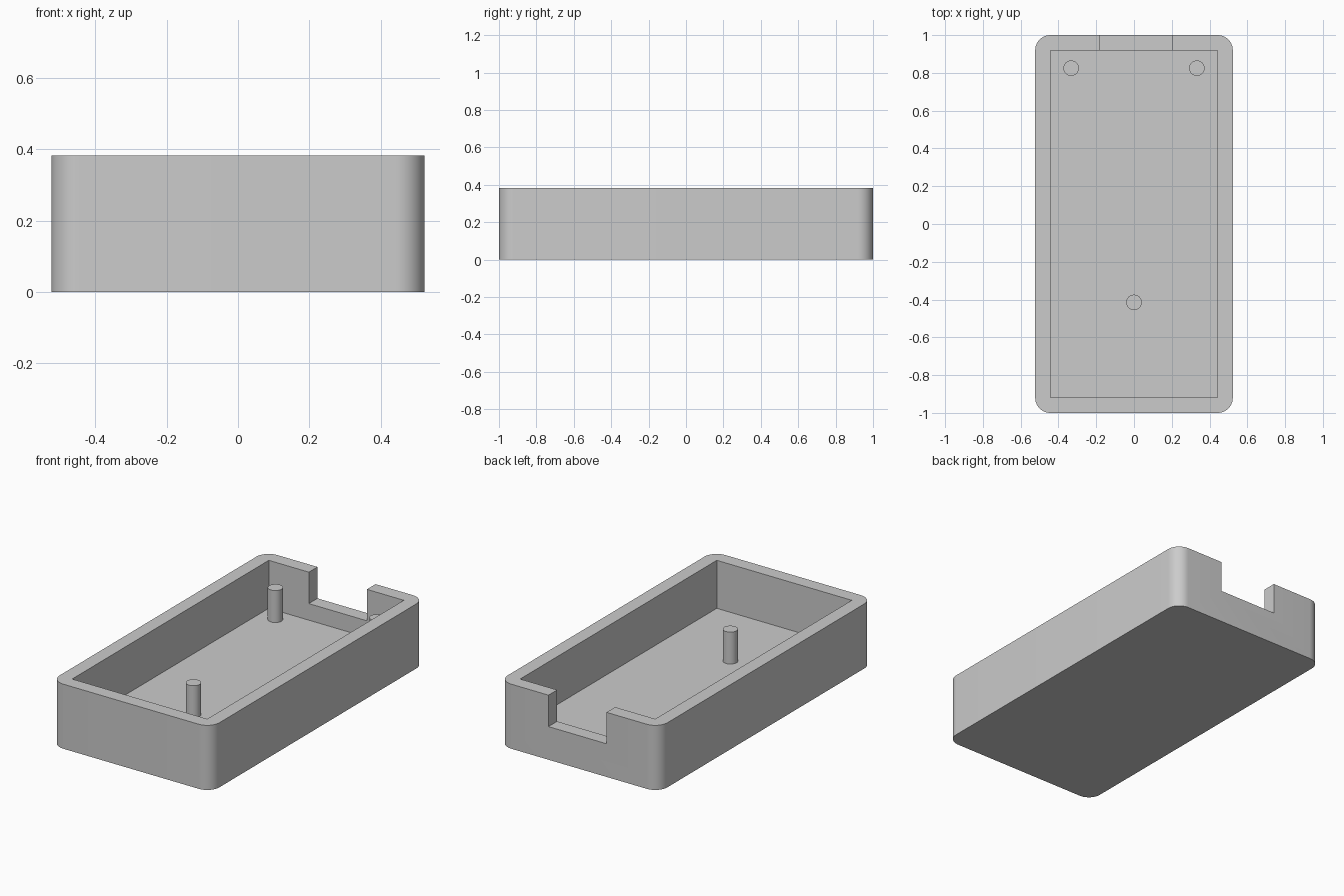
import bpy
import bmesh
from mathutils import Matrix, Vector
from math import radians

cube = bpy.data.objects.get("Cube")
if cube:
    bpy.data.objects.remove(cube, do_unlink=True)

WIDTH, LENGTH, HEIGHT = 1.046, 2.0, 0.382
WALL, FLOOR, CORNER = 0.081, 0.098, 0.08
SILL = 0.196
POST_RADIUS, POST_TOP = 0.041, 0.287

# One plain grey for the whole part
grey = bpy.data.materials.new("plain grey")
grey.use_nodes = True
colour = (0.6, 0.6, 0.6, 1)
grey.diffuse_color = colour
grey.node_tree.nodes["Principled BSDF"].inputs["Base Color"].default_value = colour


def finish(name, bm):
    mesh = bpy.data.meshes.new(name)
    bm.to_mesh(mesh)
    bm.free()
    mesh.materials.append(grey)
    obj = bpy.data.objects.new(name, mesh)
    bpy.context.collection.objects.link(obj)
    return obj


def box(name, low, high, radius=0):
    low, high = Vector(low), Vector(high)
    bm = bmesh.new()
    place = Matrix.Translation((low + high) / 2) @ Matrix.Diagonal((*(high - low), 1))
    bmesh.ops.create_cube(bm, size=1, matrix=place)
    if radius:
        upright = [e for e in bm.edges
                   if abs(e.verts[0].co.z - e.verts[1].co.z) > 0.01]
        bmesh.ops.bevel(bm, geom=upright, offset=radius, segments=12,
                        profile=0.5, affect='EDGES')
    return finish(name, bm)


def select_only(obj):
    bpy.ops.object.select_all(action='DESELECT')
    obj.select_set(True)
    bpy.context.view_layer.objects.active = obj


def carve(obj, cutter):
    cutter.hide_render = True
    mod = obj.modifiers.new("cut", 'BOOLEAN')
    mod.operation, mod.solver, mod.object = 'DIFFERENCE', 'EXACT', cutter
    select_only(obj)
    bpy.ops.object.modifier_apply(modifier=mod.name)
    bpy.data.objects.remove(cutter, do_unlink=True)


def smooth(obj):
    select_only(obj)
    bpy.ops.object.shade_smooth_by_angle(angle=radians(30))


# Open tray with rounded outer corners and a square-cornered cavity
x, y = WIDTH / 2, LENGTH / 2
tray = box("tray", (-x, -y, 0), (x, y, HEIGHT), CORNER)
carve(tray, box("cavity_cutter", (WALL - x, WALL - y, FLOOR),
                (x - WALL, y - WALL, HEIGHT + 0.1)))

# Notch through the back wall
carve(tray, box("notch_cutter", (-0.18, y - WALL - 0.05, SILL),
                (0.2, y + 0.1, HEIGHT + 0.1)))
smooth(tray)

# Support posts, sunk slightly into the floor
posts = {"back_right_post": (-0.333, 0.825),
         "back_left_post": (0.333, 0.825),
         "front_post": (0, -0.415)}
for name, (px, py) in posts.items():
    base = FLOOR - 0.02
    bm = bmesh.new()
    bmesh.ops.create_cone(bm, cap_ends=True, segments=32, radius1=POST_RADIUS,
                          radius2=POST_RADIUS, depth=POST_TOP - base,
                          matrix=Matrix.Translation((px, py, (POST_TOP + base) / 2)))
    smooth(finish(name, bm))
